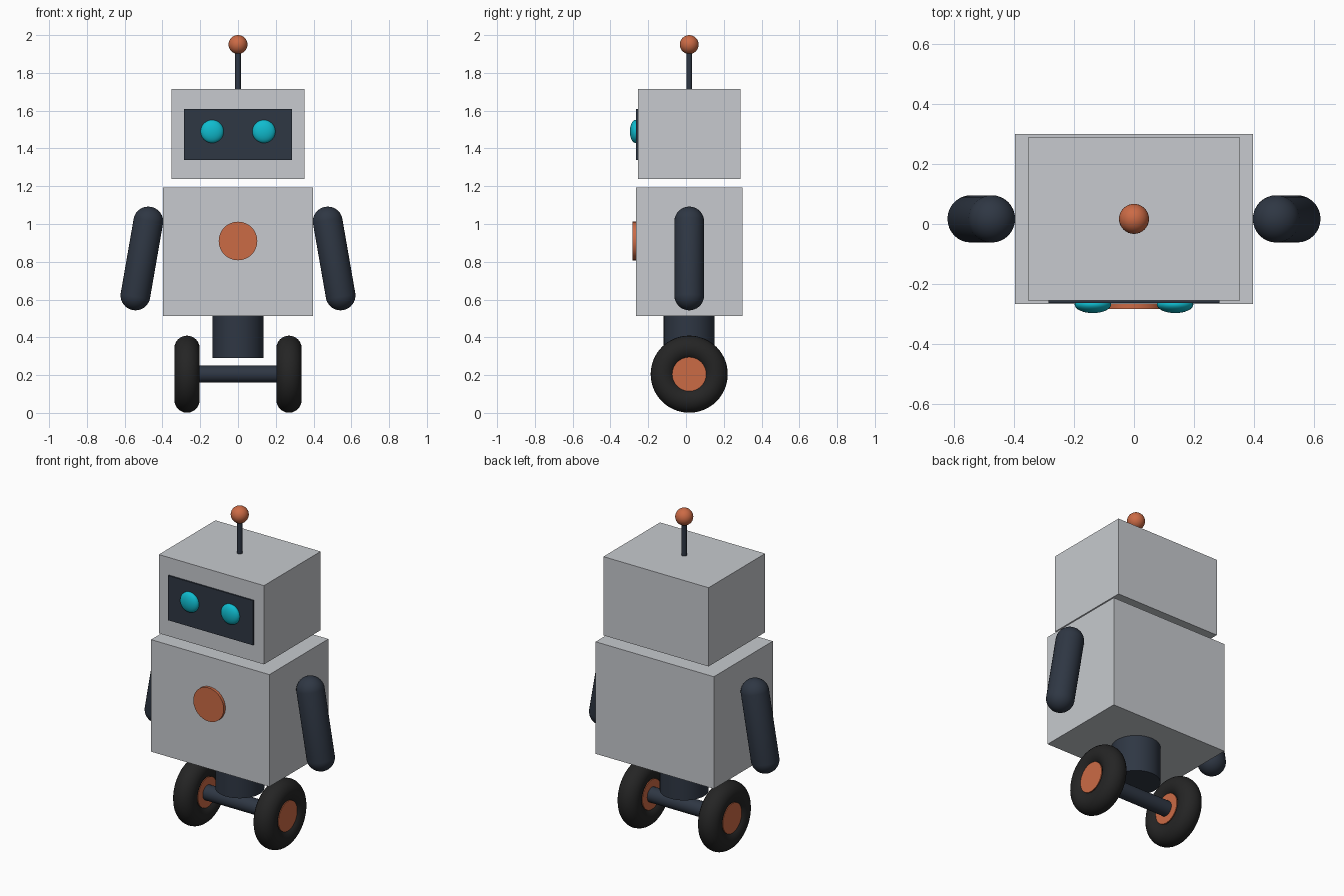
import bpy, math
from mathutils import Vector

if "Cube" in bpy.data.objects:
    bpy.data.objects.remove(bpy.data.objects["Cube"])

CY = 0.017  # depth of the robot's central axis


def material(name, r, g, b):
    m = bpy.data.materials.new(name)
    m.diffuse_color = (r, g, b, 1)
    m.use_nodes = True
    m.node_tree.nodes["Principled BSDF"].inputs["Base Color"].default_value = m.diffuse_color
    return m


SHELL = material("light grey shell", 0.57, 0.59, 0.62)
NAVY = material("dark navy", 0.028, 0.038, 0.057)
ORANGE = material("orange accent", 0.6, 0.145, 0.06)
CYAN = material("cyan glow", 0.005, 0.5, 0.62)
RUBBER = material("black rubber", 0.018, 0.018, 0.018)


def finish(name, mat, smooth=True):
    ob = bpy.context.object
    ob.name = name
    ob.data.materials.append(mat)
    if smooth:
        bpy.ops.object.shade_smooth_by_angle(angle=math.radians(35))
    return ob


def box(name, mat, lo, hi):
    lo, hi = Vector(lo), Vector(hi)
    bpy.ops.mesh.primitive_cube_add(size=1, location=(lo + hi) / 2)
    bpy.context.object.scale = hi - lo
    return finish(name, mat, False)


def rod(name, mat, a, b, radius, sides=48):
    a, b = Vector(a), Vector(b)
    rot = Vector((0, 0, 1)).rotation_difference(b - a).to_euler()
    bpy.ops.mesh.primitive_cylinder_add(vertices=sides, radius=radius, depth=(b - a).length,
                                        location=(a + b) / 2, rotation=rot)
    return finish(name, mat)


def ball(name, mat, loc, scale):
    bpy.ops.mesh.primitive_uv_sphere_add(segments=32, ring_count=16, radius=1, location=loc)
    bpy.context.object.scale = scale
    return finish(name, mat)


def capsule(name, mat, a, b, radius):
    # Sphere split at its equator, halves pulled apart along the limb
    a, b = Vector(a), Vector(b)
    half = (b - a).length / 2
    rot = Vector((0, 0, 1)).rotation_difference(b - a).to_euler()
    # Odd ring count leaves no vertices on the equator
    bpy.ops.mesh.primitive_uv_sphere_add(segments=32, ring_count=17, radius=radius,
                                         location=(a + b) / 2, rotation=rot)
    for v in bpy.context.object.data.vertices:
        v.co.z += half if v.co.z > 0 else -half
    return finish(name, mat)


# Torso with chest button
box("torso", SHELL, (-0.397, -0.266, 0.512), (0.397, 0.3, 1.192))
rod("chest_button", ORANGE, (0, -0.25, 0.91), (0, -0.283, 0.91), 0.102)

# Head with face screen
box("head", SHELL, (-0.353, -0.255, 1.238), (0.353, 0.288, 1.716))
box("face_screen", NAVY, (-0.285, -0.264, 1.339), (0.285, -0.255, 1.61))

# Antenna
rod("antenna_rod", NAVY, (0, CY, 1.715), (0, CY, 1.94), 0.015, 24)
ball("antenna_ball", ORANGE, (0, CY, 1.95), (0.05, 0.05, 0.05))

# Waist and axle
rod("waist", NAVY, (0, CY, 0.29), (0, CY, 0.53), 0.135)
rod("axle", NAVY, (-0.27, CY, 0.205), (0.27, CY, 0.205), 0.045, 32)

# Paired parts
for side, s in (("left", -1), ("right", 1)):
    ball(side + "_eye", CYAN, (s * 0.137, -0.268, 1.49), (0.061, 0.029, 0.061))
    capsule(side + "_arm", NAVY, (s * 0.543, CY, 0.622), (s * 0.475, CY, 1.013), 0.079)
    bpy.ops.mesh.primitive_torus_add(major_segments=64, minor_segments=24, major_radius=0.137,
                                     minor_radius=0.067, location=(s * 0.27, CY, 0.205),
                                     rotation=(0, math.pi / 2, 0))
    finish(side + "_tyre", RUBBER)
    rod(side + "_hub", ORANGE, (s * 0.217, CY, 0.205), (s * 0.323, CY, 0.205), 0.09)
